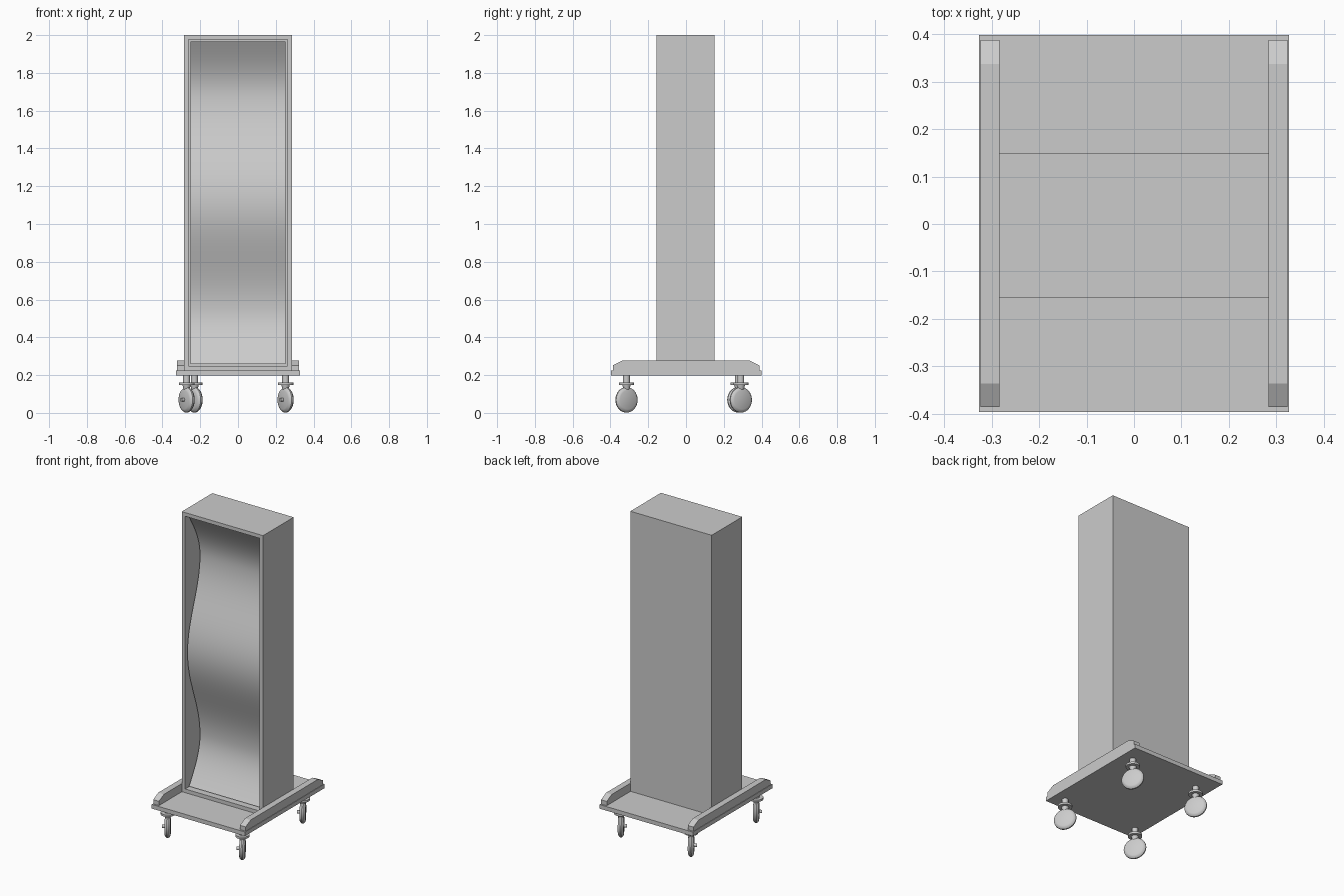
import bpy, bmesh, math
from mathutils import Matrix, Vector

if "Cube" in bpy.data.objects:
    bpy.data.objects.remove(bpy.data.objects["Cube"])

grey = bpy.data.materials.new("plain grey")
grey.use_nodes = True
colour = (0.6, 0.6, 0.6, 1)
grey.diffuse_color = colour
grey.node_tree.nodes["Principled BSDF"].inputs["Base Color"].default_value = colour


def finish(bm, name, smooth=False):
    bmesh.ops.recalc_face_normals(bm, faces=bm.faces)
    mesh = bpy.data.meshes.new(name)
    bm.to_mesh(mesh)
    bm.free()
    mesh.materials.append(grey)
    ob = bpy.data.objects.new(name, mesh)
    bpy.context.scene.collection.objects.link(ob)
    if smooth:
        bpy.ops.object.select_all(action="DESELECT")
        ob.select_set(True)
        bpy.context.view_layer.objects.active = ob
        bpy.ops.object.shade_smooth_by_angle(angle=math.radians(35))
    return ob


def add_box(bm, lo, hi):
    lo, hi = Vector(lo), Vector(hi)
    matrix = Matrix.Translation((lo + hi) / 2) @ Matrix.Diagonal((*(hi - lo), 1))
    bmesh.ops.create_cube(bm, size=1, matrix=matrix)


def extrude_x(bm, profile, x0, x1):
    """Closed (y, z) outline swept from x0 to x1."""
    face = bm.faces.new([bm.verts.new((x0, y, z)) for y, z in profile])
    new = bmesh.ops.extrude_face_region(bm, geom=[face])["geom"]
    verts = [v for v in new if isinstance(v, bmesh.types.BMVert)]
    bmesh.ops.translate(bm, vec=(x1 - x0, 0, 0), verts=verts)


def lathe(bm, profile, matrix, steps=32):
    """(radius, height) profile spun around the local z axis."""
    verts = [bm.verts.new((r, 0, h)) for r, h in profile]
    edges = [bm.edges.new(pair) for pair in zip(verts, verts[1:])]
    spun = bmesh.ops.spin(bm, geom=verts + edges, cent=(0, 0, 0), axis=(0, 0, 1),
                          angle=math.tau, steps=steps, use_merge=True)
    new = set(verts) | {v for e in bm.edges if e.is_valid for v in e.verts
                        if v.index == -1}
    return spun, new, matrix


def lathe_object(profile, matrix, name):
    bm = bmesh.new()
    lathe(bm, profile, matrix)
    bmesh.ops.remove_doubles(bm, verts=bm.verts, dist=0.0001)
    bm.transform(matrix)
    return finish(bm, name, smooth=True)


# Base plate
bm = bmesh.new()
add_box(bm, (-0.327, -0.397, 0.199), (0.327, 0.399, 0.225))
finish(bm, "base_plate")

# Side rails with sloping ends
rail = [(-0.386, 0.225), (-0.386, 0.252), (-0.336, 0.277),
        (0.338, 0.277), (0.388, 0.252), (0.388, 0.225)]
for side, name in ((1, "left_rail"), (-1, "right_rail")):
    bm = bmesh.new()
    extrude_x(bm, rail, side * 0.284, side * 0.324)
    finish(bm, name)

# Cabinet with a recessed front
FRONT = -0.156
bm = bmesh.new()
add_box(bm, (-0.285, FRONT, 0.225), (0.285, 0.15, 2.0))
bm.normal_update()
front = min(bm.faces, key=lambda f: f.calc_center_median().y)
bmesh.ops.inset_region(bm, faces=[front], thickness=0.033)
recess = bmesh.ops.extrude_discrete_faces(bm, faces=[front])["faces"][0]
bmesh.ops.translate(bm, vec=(0, 0.16, 0), verts=recess.verts)
finish(bm, "cabinet")

# Wavy panel inside the cabinet
MIDDLE, HOLLOW = 1.112, 0.57


def wave_depth(z):
    d = abs(z - MIDDLE) / HOLLOW
    if d < 1:
        return 0.0725 - 0.0625 * math.cos(math.pi * d)
    return 0.025 + 0.11 * math.cos((d - 1) * math.pi)


bm = bmesh.new()
rows = []
for i in range(81):
    z = 0.258 + (1.967 - 0.258) * i / 80
    y = FRONT + wave_depth(z)
    rows.append([bm.verts.new((x, y, z)) for x in (-0.252, 0.252)])
for a, b in zip(rows, rows[1:]):
    bm.faces.new((a[0], a[1], b[1], b[0]))
panel = finish(bm, "wavy_panel", smooth=True)
if panel.data.polygons[0].normal.y > 0:
    panel.data.flip_normals()

# Casters, all swivelled the same way
SWIVEL = math.radians(32)
WHEEL = [(0, -0.018), (0.05, -0.017), (0.06, -0.013), (0.067, -0.004),
         (0.067, 0.004), (0.06, 0.013), (0.05, 0.017), (0, 0.018)]
STEM = [(0, 0.2), (0.018, 0.2), (0.018, 0.16), (0.041, 0.16),
        (0.041, 0.147), (0.022, 0.147), (0.015, 0.12), (0, 0.12)]
AXLE = [(0, -0.034), (0.01, -0.034), (0.01, 0), (0, 0)]
casters = {"front_right": (-0.272, -0.315), "front_left": (0.252, -0.315),
           "back_right": (-0.23, 0.277), "back_left": (0.252, 0.29)}
for name, (x, y) in casters.items():
    lathe_object(STEM, Matrix.Translation((x, y, 0)), name + "_caster_stem")
    turn = (Matrix.Translation((x, y, 0.069)) @ Matrix.Rotation(SWIVEL, 4, "Z")
            @ Matrix.Rotation(math.pi / 2, 4, "Y"))
    lathe_object(WHEEL, turn, name + "_caster_wheel")
    lathe_object(AXLE, turn, name + "_caster_axle")
